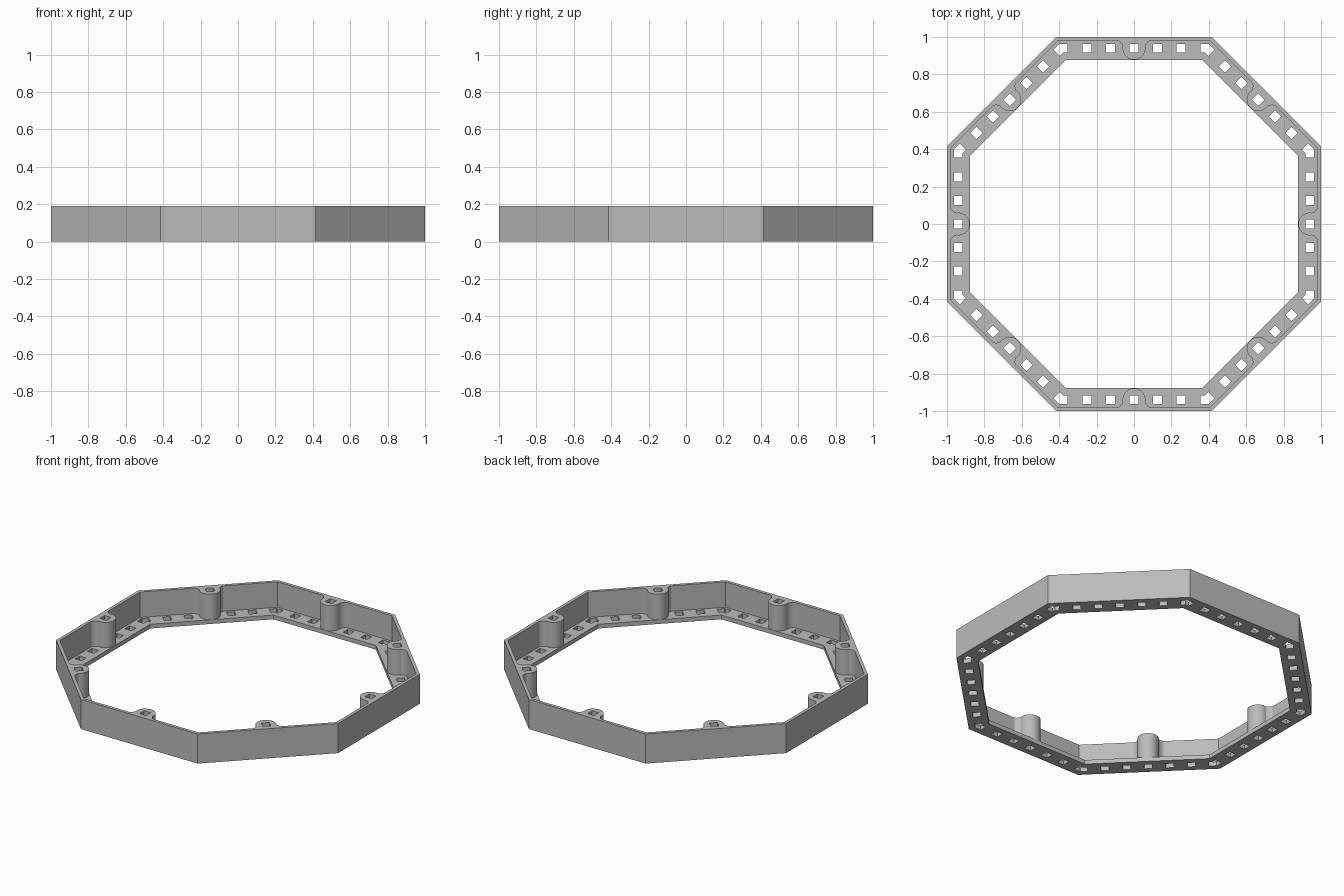
import bpy
import bmesh
from math import pi, sin, cos, tan, radians

HEIGHT, FLOOR = 0.19, 0.027      # wall height, floor thickness
INNER, WALL = 0.878, 0.98        # inner edge of floor, inner face of wall
LINE, PITCH, HOLE = 0.94, 0.126, 0.047   # hole row
SIDES = 8

if "Cube" in bpy.data.objects:
    bpy.data.objects.remove(bpy.data.objects["Cube"])

grey = bpy.data.materials.new("light grey")
grey.use_nodes = True
grey.diffuse_color = (0.5, 0.5, 0.5, 1)
grey.node_tree.nodes["Principled BSDF"].inputs["Base Color"].default_value = (0.5, 0.5, 0.5, 1)


def to_object(bm, name):
    bmesh.ops.recalc_face_normals(bm, faces=bm.faces)
    mesh = bpy.data.meshes.new(name)
    bm.to_mesh(mesh)
    bm.free()
    mesh.materials.append(grey)
    obj = bpy.data.objects.new(name, mesh)
    bpy.context.collection.objects.link(obj)
    return obj


def on_side(side, u, v, z):
    """Point u along a side and v out from the centre."""
    a = side * 2 * pi / SIDES
    return (u * cos(a) - v * sin(a), u * sin(a) + v * cos(a), z)


def prism(bm, side, outline, low, high):
    bottom = [bm.verts.new(on_side(side, u, v, low)) for u, v in outline]
    top = [bm.verts.new(on_side(side, u, v, high)) for u, v in outline]
    bm.faces.new(bottom)
    bm.faces.new(top)
    n = len(outline)
    for i in range(n):
        j = (i + 1) % n
        bm.faces.new((bottom[i], bottom[j], top[j], top[i]))


# Wall and floor: an L section carried round the octagon
section = [(1, 0), (1, HEIGHT), (WALL, HEIGHT), (WALL, FLOOR), (INNER, FLOOR), (INNER, 0)]
bm = bmesh.new()
rings = [[bm.verts.new(on_side(s, r * tan(pi / SIDES), r, z)) for r, z in section]
         for s in range(SIDES)]
for s in range(SIDES):
    a, b = rings[s], rings[(s + 1) % SIDES]
    for i in range(len(section)):
        j = (i + 1) % len(section)
        bm.faces.new((a[i], a[j], b[j], b[i]))
frame = to_object(bm, "octagonal_frame")

# Posts: round columns that flare into the wall at the middle of each side
flare = [(0.085, 0.99), (0.085, WALL), (0.074, 0.973), (0.066, 0.963)]
arc = [(0.061 * cos(radians(t)), LINE + 0.061 * sin(radians(t))) for t in range(10, -191, -5)]
outline = flare + arc + [(-u, v) for u, v in reversed(flare)]
bm = bmesh.new()
for s in range(SIDES):
    prism(bm, s, outline, FLOOR / 2, HEIGHT)
posts = to_object(bm, "posts")

# Square holes: seven along each side, the end ones meeting at the corners
bm = bmesh.new()
h = HOLE / 2
for s in range(SIDES):
    for k in range(-3, 4):
        u = k * PITCH
        square = [(u - h, LINE - h), (u + h, LINE - h), (u + h, LINE + h), (u - h, LINE + h)]
        prism(bm, s, square, -0.1, HEIGHT + 0.1)
holes = to_object(bm, "hole_cutters")

# Join posts to the frame and cut the holes
bpy.context.view_layer.objects.active = frame
for tool, operation in ((posts, 'UNION'), (holes, 'DIFFERENCE')):
    mod = frame.modifiers.new(tool.name, 'BOOLEAN')
    mod.object, mod.operation = tool, operation
    mod.solver = 'EXACT'
    mod.use_self = True
    bpy.ops.object.modifier_apply(modifier=mod.name)
    bpy.data.objects.remove(tool)

bpy.ops.object.select_all(action='DESELECT')
frame.select_set(True)
bpy.ops.object.shade_smooth_by_angle(angle=radians(25))
